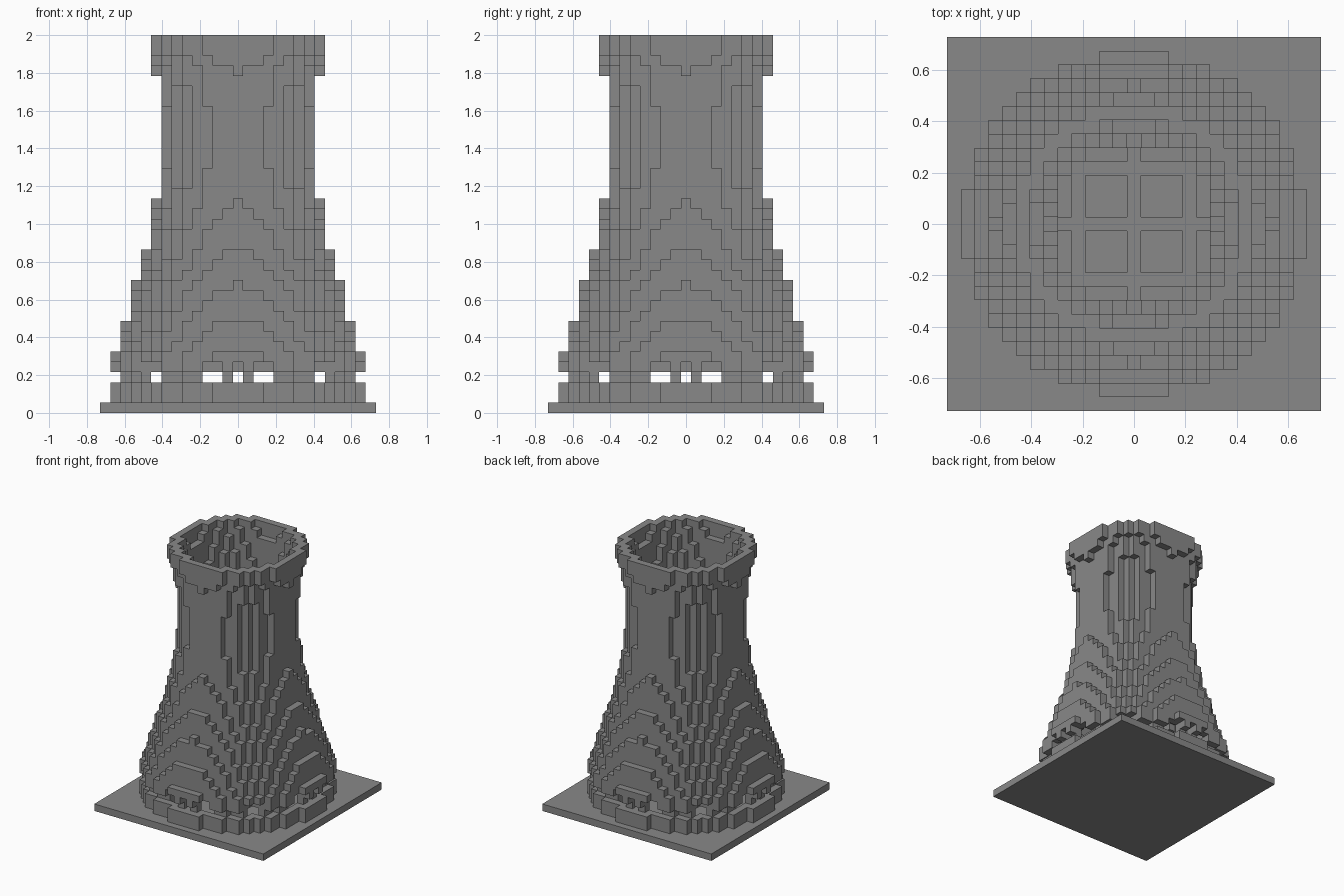
import bpy, bmesh
from math import hypot, sqrt
from mathutils import Vector

cube = bpy.data.objects.get("Cube")
if cube:
    bpy.data.objects.remove(cube, do_unlink=True)

VOX = 2 / 37          # edge of one block
REACH = 13            # half the base in blocks
SPAN = range(-REACH, REACH + 1)

grey = bpy.data.materials.new("concrete_grey")
grey.use_nodes = True
colour = (0.25, 0.25, 0.25, 1)
grey.diffuse_color = colour
grey.node_tree.nodes["Principled BSDF"].inputs["Base Color"].default_value = colour


def build(name, cells):
    """Skin a set of block cells with only its exposed faces."""
    bm = bmesh.new()
    for cell in cells:
        for axis in range(3):
            for sign in (-1, 1):
                near = list(cell)
                near[axis] += sign
                if tuple(near) in cells:
                    continue
                n, u, v = Vector(), Vector(), Vector()
                n[axis] = sign / 2
                u[(axis + 1) % 3] = sign / 2
                v[(axis + 2) % 3] = 1 / 2
                mid = Vector(cell) + Vector((0, 0, 0.5)) + n
                corners = (mid - u - v, mid + u - v, mid + u + v, mid - u + v)
                bm.faces.new([bm.verts.new(c * VOX) for c in corners])
    bmesh.ops.remove_doubles(bm, verts=bm.verts, dist=VOX / 100)
    # merge flat runs of blocks into larger faces
    bmesh.ops.dissolve_limit(bm, angle_limit=0.01, verts=bm.verts, edges=bm.edges)
    mesh = bpy.data.meshes.new(name)
    bm.to_mesh(mesh)
    bm.free()
    mesh.materials.append(grey)
    obj = bpy.data.objects.new(name, mesh)
    bpy.context.collection.objects.link(obj)


def ring(layer, outer, thickness):
    return {(x, y, layer) for x in SPAN for y in SPAN
            if outer - thickness < hypot(x, y) <= outer}


def tower_radius(layer):
    """Hyperbolic profile with its waist high up and a slight rim flare."""
    flare = 0.2 if layer >= 34 else 0
    return 1 + sqrt(41.48 + 0.188 * (layer - 26.5) ** 2) + flare


def eightfold(pairs, layer):
    return {(sx * p, sy * q, layer) for a, b in pairs for p, q in ((a, b), (b, a))
            for sx in (-1, 1) for sy in (-1, 1)}


# square ground slab
build("base_slab", {(x, y, 0) for x in SPAN for y in SPAN})

# low round basin wall
build("basin_wall", ring(1, 12.33, 1.6) | ring(2, 12.33, 1.6))

# short leaning columns around the air inlet
feet = [(1, 11), (4, 10), (5, 10), (6, 9), (7, 9)]
heads = [(1, 12), (1, 11), (4, 11), (5, 11), (6, 10), (7, 9), (7, 10)]
build("support_columns", eightfold(feet, 3) | eightfold(heads, 4))

# open grid of beams inside the shell
build("fill_grid", {(x, y, 4) for x in SPAN for y in SPAN
                    if hypot(x, y) < 10.8 and (x % 4 == 0 or y % 4 == 0)})

# hollow stepped shell
shell = set()
for layer in range(5, 37):
    shell |= ring(layer, tower_radius(layer), 1.48)
build("tower_shell", shell)
